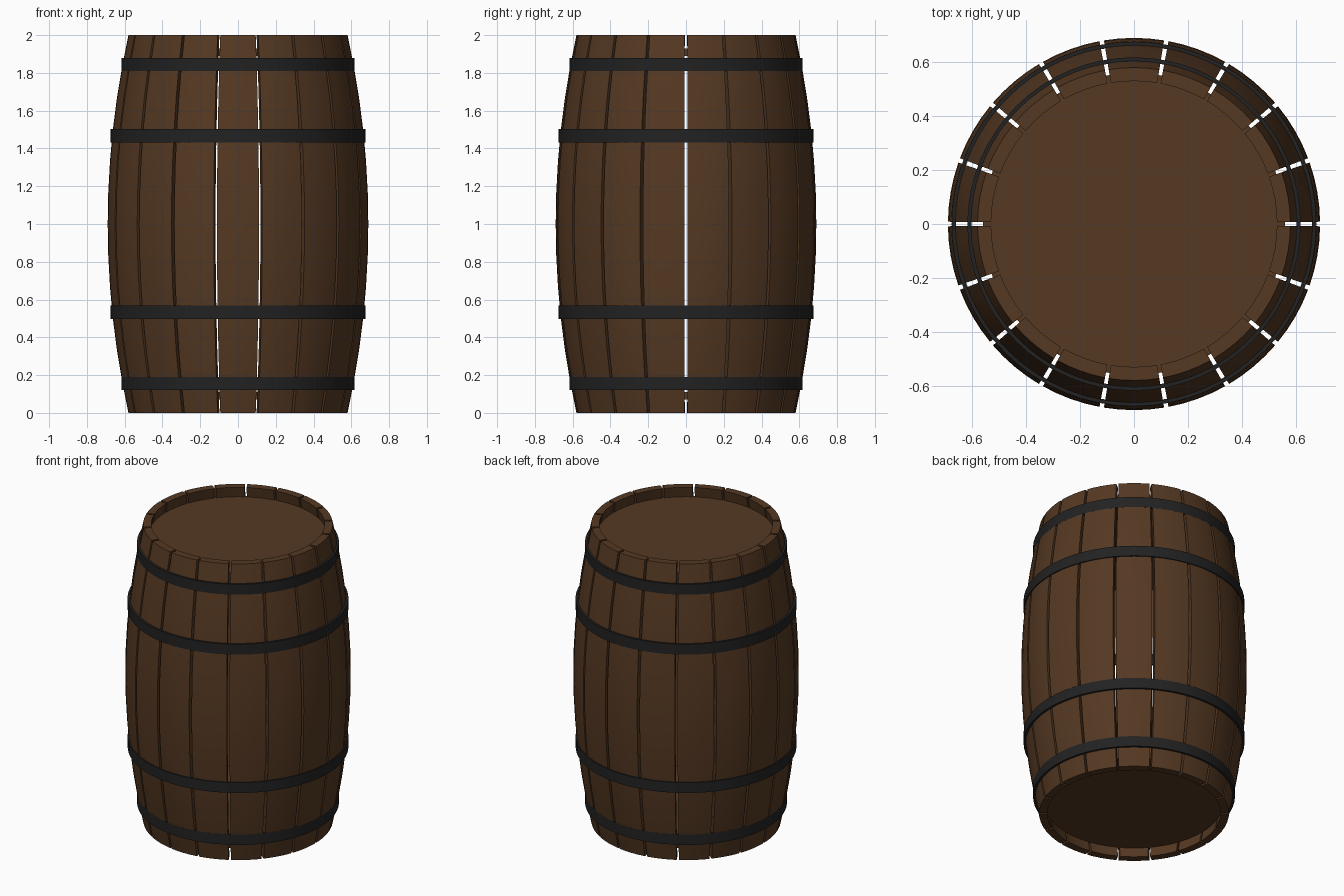
import bpy, bmesh
from math import sin, cos, radians, pi

if "Cube" in bpy.data.objects:
    bpy.data.objects.remove(bpy.data.objects["Cube"])

STAVES, ROWS, ACROSS = 18, 12, 4
THICK, HALF = 0.05, radians(9.3)


def material(name, color):
    m = bpy.data.materials.new(name)
    m.diffuse_color = color
    m.use_nodes = True
    m.node_tree.nodes["Principled BSDF"].inputs["Base Color"].default_value = m.diffuse_color
    return m


wood = material("dark_wood", (0.09, 0.04, 0.016, 1))
iron = material("black_iron", (0.016, 0.016, 0.017, 1))


def finish(name, bm, mat):
    bmesh.ops.recalc_face_normals(bm, faces=bm.faces[:])
    me = bpy.data.meshes.new(name)
    bm.to_mesh(me)
    bm.free()
    me.materials.append(mat)
    ob = bpy.data.objects.new(name, me)
    bpy.context.collection.objects.link(ob)
    bpy.ops.object.select_all(action='DESELECT')
    ob.select_set(True)
    bpy.context.view_layer.objects.active = ob
    bpy.ops.object.shade_smooth_by_angle(angle=radians(30))
    return ob


def bulge(z):
    return 0.69 - 0.11 * (z - 1) ** 2


# One curved stave: a wedge-shaped section swept up the bulging profile
def stave(name, middle):
    bm = bmesh.new()
    loops = []
    for i in range(ROWS + 1):
        z = 2 * i / ROWS
        angles = [middle + HALF * (2 * j / ACROSS - 1) for j in range(ACROSS + 1)]
        r = bulge(z)
        ring = [(r, a) for a in angles] + [(r - THICK, a) for a in reversed(angles)]
        loops.append([bm.verts.new((q * cos(a), q * sin(a), z)) for q, a in ring])
    n = len(loops[0])
    for low, high in zip(loops, loops[1:]):
        for k in range(n):
            bm.faces.new((low[k], low[(k + 1) % n], high[(k + 1) % n], high[k]))
    bm.faces.new(loops[0])
    bm.faces.new(loops[-1])
    finish(name, bm, wood)


for s in range(STAVES):
    stave(f"stave_{s + 1}", radians(10 + 20 * s))


# Flat iron hoop with a rectangular section
def hoop(name, z, radius, height=0.07, thick=0.016, sides=64):
    bm = bmesh.new()
    section = [(radius, z - height / 2), (radius, z + height / 2),
               (radius - thick, z + height / 2), (radius - thick, z - height / 2)]
    rings = [[bm.verts.new((r * cos(2 * pi * i / sides), r * sin(2 * pi * i / sides), h))
              for r, h in section] for i in range(sides)]
    for i in range(sides):
        a, b = rings[i], rings[(i + 1) % sides]
        for k in range(4):
            bm.faces.new((a[k], b[k], b[(k + 1) % 4], a[(k + 1) % 4]))
    finish(name, bm, iron)


for side, mirror in (("bottom", False), ("top", True)):
    for label, z, r in (("end", 0.155, 0.618), ("middle", 0.533, 0.676)):
        hoop(f"{side}_{label}_hoop", 2 - z if mirror else z, r)


# Round heads set inside the staves
def head(name, z):
    bm = bmesh.new()
    bmesh.ops.create_cone(bm, cap_ends=True, segments=64, radius1=0.56, radius2=0.56, depth=0.04)
    bmesh.ops.translate(bm, verts=bm.verts[:], vec=(0, 0, z))
    finish(name, bm, wood)


head("bottom_head", 0.09)
head("top_head", 1.91)
